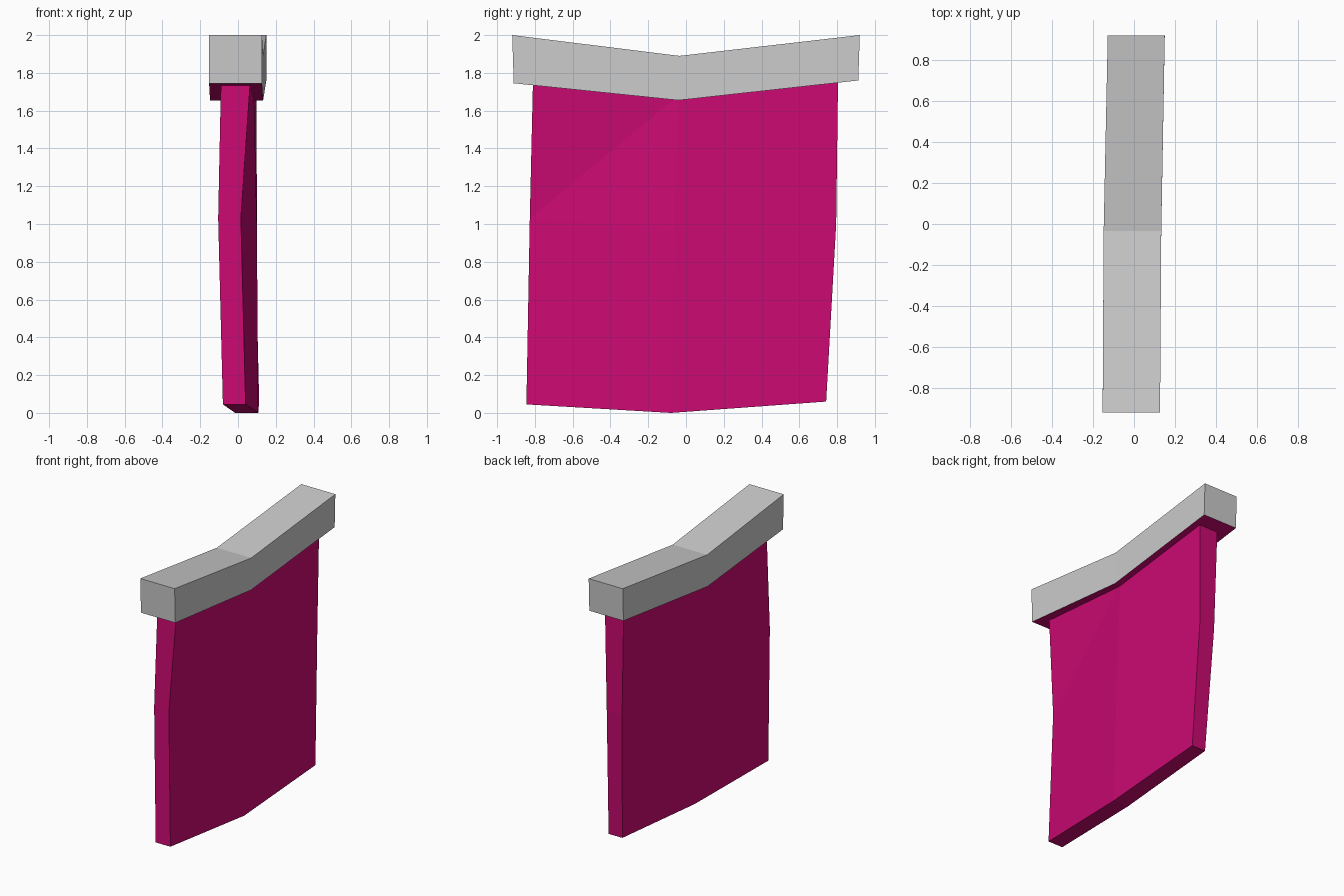
import bpy
import bmesh

if "Cube" in bpy.data.objects:
    bpy.data.objects.remove(bpy.data.objects["Cube"])


def material(name, color):
    m = bpy.data.materials.new(name)
    m.diffuse_color = color
    m.use_nodes = True
    m.node_tree.nodes["Principled BSDF"].inputs["Base Color"].default_value = m.diffuse_color
    return m


def station_solid(name, stations):
    """Skin a solid through columns; each column is rows of (y, z, x_left, x_right), bottom to top."""
    bm = bmesh.new()
    grid = [[(bm.verts.new((xl, y, z)), bm.verts.new((xr, y, z)))
             for y, z, xl, xr in col] for col in stations]
    n, m = len(grid), len(grid[0])

    for i in range(n - 1):
        a, b = grid[i], grid[i + 1]
        for j in range(m - 1):
            for s in (0, 1):
                bm.faces.new((a[j][s], b[j][s], b[j + 1][s], a[j + 1][s]))
        for j in (0, m - 1):
            bm.faces.new((a[j][0], a[j][1], b[j][1], b[j][0]))
    for col in (grid[0], grid[-1]):
        for j in range(m - 1):
            bm.faces.new((col[j][0], col[j][1], col[j + 1][1], col[j + 1][0]))

    # fold across the upper corner of the cloth
    if m > 2:
        bmesh.ops.connect_verts(bm, verts=[grid[0][1][1], grid[1][2][1]])
    bmesh.ops.recalc_face_normals(bm, faces=bm.faces[:])
    me = bpy.data.meshes.new(name)
    bm.to_mesh(me)
    bm.free()
    ob = bpy.data.objects.new(name, me)
    bpy.context.collection.objects.link(ob)
    return ob


pink = material("pink", (0.6, 0.003, 0.17, 1))
grey = material("grey", (0.8, 0.8, 0.8, 1))

# crossbar, bent in the middle
bar = station_solid("crossbar", [
    [(-0.912, 1.745, -0.153, 0.127), (-0.92, 2.0, -0.153, 0.127)],
    [(-0.04, 1.655, -0.148, 0.133), (-0.035, 1.89, -0.148, 0.133)],
    [(0.912, 1.76, -0.128, 0.15), (0.92, 2.0, -0.128, 0.15)],
])
bar.data.materials.append(grey)
bar.data.materials.append(pink)
# the underside takes the cloth colour
for p in bar.data.polygons:
    if p.normal.z < -0.7:
        p.material_index = 1

# hanging cloth panel, its top hidden inside the bar
cloth = station_solid("cloth_panel", [
    [(-0.845, 0.045, -0.08, 0.04), (-0.827, 1.03, -0.105, 0.015),
     (-0.81, 1.76, -0.09, 0.065), (-0.81, 1.97, -0.085, 0.08)],
    [(-0.08, 0.0, -0.015, 0.107), (-0.06, 0.97, -0.035, 0.1),
     (-0.04, 1.68, -0.055, 0.085), (-0.035, 1.87, -0.06, 0.095)],
    [(0.742, 0.06, 0.0, 0.112), (0.795, 1.0, -0.035, 0.09),
     (0.805, 1.77, -0.055, 0.098), (0.81, 1.97, -0.065, 0.11)],
])
cloth.data.materials.append(pink)
